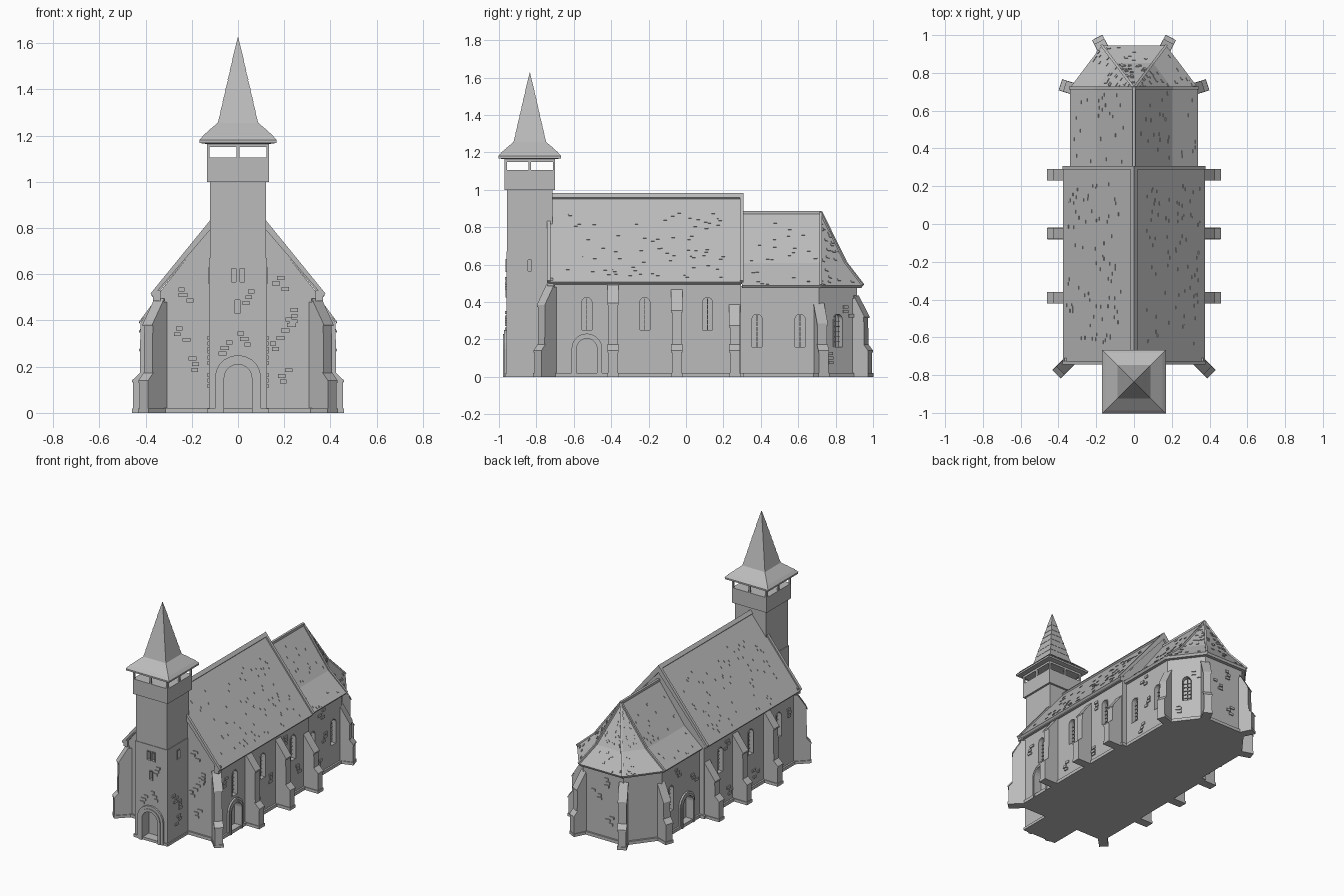
import bpy, bmesh, math, random
from mathutils import Matrix, Vector

random.seed(4)
cube = bpy.data.objects.get("Cube")
if cube:
    bpy.data.objects.remove(cube)

stone = bpy.data.materials.new("stone_grey")
stone.use_nodes = True
stone.diffuse_color = (0.5, 0.5, 0.5, 1)
stone.node_tree.nodes["Principled BSDF"].inputs["Base Color"].default_value = (0.5, 0.5, 0.5, 1)


def loft(bm, rings):
    """Skin a list of equal-length rings and cap both ends."""
    vs = [[bm.verts.new(p) for p in r] for r in rings]
    n = len(vs[0])
    for a, b in zip(vs, vs[1:]):
        for i in range(n):
            j = (i + 1) % n
            bm.faces.new((a[i], a[j], b[j], b[i]))
    bm.faces.new(vs[0][::-1])
    bm.faces.new(vs[-1])


def prism(bm, m, pts, w0, w1):
    loft(bm, [[m @ Vector((u, v, w)) for u, v in pts] for w in (w0, w1)])


def rect(u0, u1, v0, v1):
    return [(u0, v0), (u1, v0), (u1, v1), (u0, v1)]


def frame(x, y, deg):
    """Wall frame: u runs along the wall, v is up, w points outward."""
    c, s = math.cos(math.radians(deg)), math.sin(math.radians(deg))
    return Matrix(((-s, 0, c, x), (c, 0, s, y), (0, 1, 0, 0), (0, 0, 0, 1)))


def bar(bm, p, q, r):
    p, q = Vector(p), Vector(q)
    rot = (q - p).to_track_quat('Z', 'Y').to_matrix().to_4x4()
    prism(bm, Matrix.Translation(p) @ rot, rect(-r, r, -r, r), 0, (q - p).length)


def arch(u, hw, z0, top, n=10):
    arc = [math.pi * i / n for i in range(n + 1)]
    return [(u + hw, z0)] + [(u + hw * math.cos(a), top - hw + hw * math.sin(a)) for a in arc] + [(u - hw, z0)]


def surround(bm, m, u, hw, z0, top, t, w0, w1):
    prism(bm, m, arch(u, hw + t, z0, top + t) + arch(u, hw, z0, top)[::-1], w0, w1)


def finish(name, bm):
    bmesh.ops.remove_doubles(bm, verts=bm.verts, dist=1e-5)
    bmesh.ops.recalc_face_normals(bm, faces=bm.faces)
    me = bpy.data.meshes.new(name)
    bm.to_mesh(me)
    bm.free()
    me.materials.append(stone)
    ob = bpy.data.objects.new(name, me)
    bpy.context.scene.collection.objects.link(ob)
    return ob


def carve(ob, cutter_bm):
    cutter = finish("cutter", cutter_bm)
    cutter.hide_render = True
    mod = ob.modifiers.new("openings", 'BOOLEAN')
    mod.object, mod.solver = cutter, 'EXACT'
    bpy.context.view_layer.update()
    me = bpy.data.meshes.new_from_object(ob.evaluated_get(bpy.context.evaluated_depsgraph_get()))
    ob.modifiers.clear()
    ob.data = me
    bpy.data.objects.remove(cutter)


TY = -0.835            # tower centre
NX, CX = 0.345, 0.31   # nave and chancel half widths
UP = Matrix()


def square(r):
    return rect(-r, r, TY - r, TY + r)


def apse(x, y0, y1, bx, by):
    return [(x, y0), (x, y1), (bx, by), (-bx, by), (-x, y1), (-x, y0)]


front = frame(0, TY - 0.125, -90)
gable = frame(0, -0.73, -90)
left, right = frame(NX, 0, 0), frame(-NX, 0, 180)
ch_left, ch_right = frame(CX, 0, 0), frame(-CX, 0, 180)
diag, back = frame(0.2325, 0.8125, 37), frame(0, 0.915, 90)
along = frame(0, 0, 90)

# Solid walls
bm = bmesh.new()
prism(bm, along, [(-NX, 0), (NX, 0), (NX, 0.515), (0, 0.945), (-NX, 0.515)], -0.73, 0.295)
nave = finish("nave_walls", bm)
bm = bmesh.new()
prism(bm, UP, apse(CX, 0.25, 0.71, 0.155, 0.915), 0, 0.485)
chancel = finish("chancel_walls", bm)
bm = bmesh.new()
prism(bm, UP, square(0.125), 0, 0.67)
tower = finish("tower_lower_stage", bm)
bm = bmesh.new()
prism(bm, UP, square(0.121), 0.66, 1.0)
finish("tower_upper_stage", bm)

# Arched windows and doors, cut into the walls and framed
nave_cut, chancel_cut, tower_cut = bmesh.new(), bmesh.new(), bmesh.new()
frames, lattice = bmesh.new(), bmesh.new()
windows = [(nave_cut, m, s * y, 0.25) for m, s in ((left, 1), (right, -1)) for y in (-0.53, -0.22, 0.115)]
windows += [(chancel_cut, ch_left, y, 0.16) for y in (0.38, 0.61)]
windows += [(chancel_cut, ch_right, -0.61, 0.16), (chancel_cut, diag, 0, 0.16)]
for cut, m, u, z in windows:
    prism(cut, m, arch(u, 0.027, z, z + 0.175), -0.03, 0.05)
    surround(frames, m, u, 0.027, z, z + 0.175, 0.005, -0.01, 0.003)
    prism(lattice, m, rect(u - 0.002, u + 0.002, z, z + 0.17), -0.035, -0.02)
    for k in range(1, 6):
        prism(lattice, m, rect(u - 0.026, u + 0.026, z + 0.027 * k, z + 0.027 * k + 0.003), -0.035, -0.022)
doors = [(tower_cut, front, 0, 0.06, 0.21, 0.04, 0.06),
         (nave_cut, left, -0.53, 0.055, 0.205, 0.027, 0.04),
         (chancel_cut, ch_right, -0.44, 0.055, 0.205, 0.027, 0.04)]
for cut, m, u, hw, top, t, deep in doors:
    prism(cut, m, arch(u, hw, 0.012, top), -deep, 0.05)
    surround(frames, m, u, hw, 0, top, t, -0.01, 0.012)
    surround(frames, m, u, hw, 0, top, t * 0.5, -0.01, 0.018)

# Small square tower lights
side_l, side_r = frame(0.125, TY, 0), frame(-0.125, TY, 180)
for m, u, z in ((front, -0.018, 0.56), (front, 0.018, 0.56), (front, -0.002, 0.425), (side_l, 0, 0.56), (side_r, 0, 0.56)):
    prism(tower_cut, m, rect(u - 0.01, u + 0.01, z + 0.006, z + 0.064), -0.03, 0.05)
    for a, b, c, d in ((-0.016, -0.01, 0, 0.07), (0.01, 0.016, 0, 0.07), (-0.01, 0.01, 0, 0.006), (-0.01, 0.01, 0.064, 0.07)):
        prism(frames, m, rect(u + a, u + b, z + c, z + d), -0.01, 0.004)
carve(nave, nave_cut)
carve(chancel, chancel_cut)
carve(tower, tower_cut)
finish("opening_surrounds", frames)
finish("window_lattice", lattice)

# Plinth and eaves cornice
bm = bmesh.new()
prism(bm, UP, rect(-0.357, 0.357, -0.742, 0.307), 0, 0.022)
prism(bm, UP, apse(0.322, 0.25, 0.715, 0.162, 0.927), 0, 0.022)
prism(bm, UP, square(0.133), 0, 0.018)
finish("plinth", bm)
bm = bmesh.new()
for s in (-1, 1):
    prism(bm, along, rect(s * 0.34, s * 0.362, 0.492, 0.52), -0.735, 0.295)
    prism(bm, along, rect(s * 0.335, s * 0.368, 0.485, 0.53), -0.742, -0.71)
finish("eaves_cornice", bm)

# Stepped buttresses with sloping caps
bm = bmesh.new()
spots = []
for s in (1, -1):
    a = (lambda d: d) if s > 0 else (lambda d: 180 - d)
    for y, h in ((-0.39, 0.49), (-0.05, 0.45), (0.26, 0.37)):
        spots.append((s * NX, y, a(0), 0.11, h))
    spots += [(s * 0.34, -0.725, a(-45), 0.095, 0.48), (s * 0.305, 0.71, a(18), 0.085, 0.38),
              (s * 0.155, 0.91, a(63), 0.083, 0.42)]
for x, y, deg, ln, h in spots:
    m = frame(x, y, deg - 90)
    prism(bm, m, [(-0.03, 0), (ln, 0), (ln, 0.135), (ln * 0.73, 0.165), (ln * 0.7, h - 0.1),
                  (ln * 0.1, h), (-0.03, h)], -0.026, 0.026)
    prism(bm, m, rect(-0.02, ln + 0.004, 0, 0.02), -0.031, 0.031)
    for p, q in (((ln * 1.04, 0.13), (ln * 0.7, 0.165)), ((ln * 0.76, h - 0.105), (0, h + 0.006))):
        prism(bm, m, [p, (p[0], p[1] + 0.01), (q[0], q[1] + 0.01), q], -0.03, 0.03)
finish("buttresses", bm)

# Nave roof with raised verges and ridge
def chevron(x, z, top, t):
    return [(-x, z), (0, top), (x, z), (x - 0.01, z - 0.012), (0, top - t), (0.01 - x, z - 0.012)]


bm = bmesh.new()
prism(bm, along, chevron(0.375, 0.508, 0.966, 0.03), -0.735, 0.3)
finish("nave_roof", bm)
bm = bmesh.new()
for y0, y1 in ((-0.744, -0.725), (0.288, 0.307)):
    prism(bm, along, chevron(0.379, 0.516, 0.982, 0.05), y0, y1)
prism(bm, along, chevron(0.018, 0.96, 0.982, 0.03), -0.735, 0.3)
finish("nave_roof_trim", bm)

# Chancel roof, bell-cast and hipped around the apse
def roof_ring(f, z):
    eave = apse(0.34, 0.3, 0.72, 0.17, 0.945)
    return [Vector((x * f, y if y < 0.73 else 0.72 + (y - 0.72) * f, z)) for x, y in eave]


rings = [roof_ring(f, z) for f, z in ((0.97, 0.475), (1, 0.49), (0.59, 0.61), (0, 0.88))]
bm = bmesh.new()
loft(bm, rings)
finish("chancel_roof", bm)
bm = bmesh.new()
for lo, hi in zip(rings[1:], rings[2:]):
    for i in range(1, 5):
        bar(bm, lo[i], hi[i], 0.007)
bar(bm, (0, 0.3, 0.878), (0, 0.725, 0.878), 0.008)
finish("chancel_roof_hips", bm)

# Lifted shingles scattered on the slopes
bm = bmesh.new()


def shingles(a, b, c, d, count):
    a, b, c, d = map(Vector, (a, b, c, d))
    for _ in range(count):
        s, t = random.uniform(0.06, 0.94), random.uniform(0.12, 0.95) ** 0.8
        top, low = a.lerp(b, s), c.lerp(d, s)
        v = (low - top).normalized()
        n = (d - c).cross(v).normalized()
        n = n if n.z > 0 else -n
        m = Matrix((v.cross(n), v, n)).transposed().to_4x4()
        prism(bm, Matrix.Translation(top.lerp(low, t)) @ m, rect(-0.009, 0.009, -0.007, 0.007), -0.004, 0.004)


for s in (-1, 1):
    shingles((0, -0.7, 0.966), (0, 0.27, 0.966), (s * 0.375, -0.7, 0.508), (s * 0.375, 0.27, 0.508), 75)
for i in range(5):
    shingles(rings[3][i], rings[3][i + 1], rings[2][i], rings[2][i + 1], 18)
    shingles(rings[2][i], rings[2][i + 1], rings[1][i], rings[1][i + 1], 7)
finish("loose_shingles", bm)

# Open belfry
bm = bmesh.new()
prism(bm, UP, square(0.135), 1.0, 1.105)
prism(bm, UP, square(0.135), 1.15, 1.168)
for i in (-1, 0, 1):
    for j in (-1, 0, 1):
        if i or j:
            x, y = i * 0.129, TY + j * 0.129
            prism(bm, UP, rect(x - 0.006, x + 0.006, y - 0.006, y + 0.006), 1.1, 1.155)
finish("belfry", bm)

# Shingled spire in overlapping courses
levels = [(0.12, 1.162), (0.167, 1.168), (0.167, 1.18)]
skirt = [(0.167, 1.18), (0.15, 1.2), (0.122, 1.225), (0.088, 1.255)]
shaft = [(0.086 * (1.63 - z) / 0.375, z) for z in (1.255, 1.3, 1.345, 1.395, 1.44, 1.48, 1.525, 1.63)]
for run in (skirt, shaft):
    for (r0, z0), (r1, z1) in zip(run, run[1:]):
        levels += [(r0 + 0.002, z0), (r1, z1)]
bm = bmesh.new()
loft(bm, [[Vector((x, y, z)) for x, y in square(r)] for r, z in levels])
finish("spire", bm)

# Clusters of protruding wall stones
clusters = [(gable, [(-.24, .34), (-.19, .21), (-.23, .51), (.22, .38), (.25, .42), (.17, .3), (.2, .16), (.18, .56)]),
            (front, [(0.03, 0.32), (0.05, 0.5), (-0.06, 0.28)]),
            (ch_left, [(0.45, 0.08), (0.5, 0.25), (0.48, 0.42)]),
            (ch_right, [(-0.54, 0.4), (-0.64, 0.08), (-0.35, 0.3)]),
            (diag, [(0.07, 0.35), (-0.07, 0.1)]), (back, [(-0.05, 0.3), (0.06, 0.14), (0.03, 0.4)])]
clusters += [(m, [(s * u, z) for u, z in ((-.12, .22), (.02, .09), (-.28, .1), (.03, .42), (-.65, .38), (.17, .17))])
             for m, s in ((left, 1), (right, -1))]
clusters += [(m, [(-0.05, 0.3), (0, 0.14), (0.02, 0.24)]) for m in (side_l, side_r)]
bm = bmesh.new()
for m, centres in clusters:
    for u, z in centres:
        for k in (-1, 0, 1):
            du = u + random.uniform(-0.025, 0.025)
            w = random.uniform(0.013, 0.019)
            prism(bm, m, rect(du - w, du + w, z + k * 0.024 - 0.008, z + k * 0.024 + 0.009), -0.01, 0.007)
finish("wall_stones", bm)
